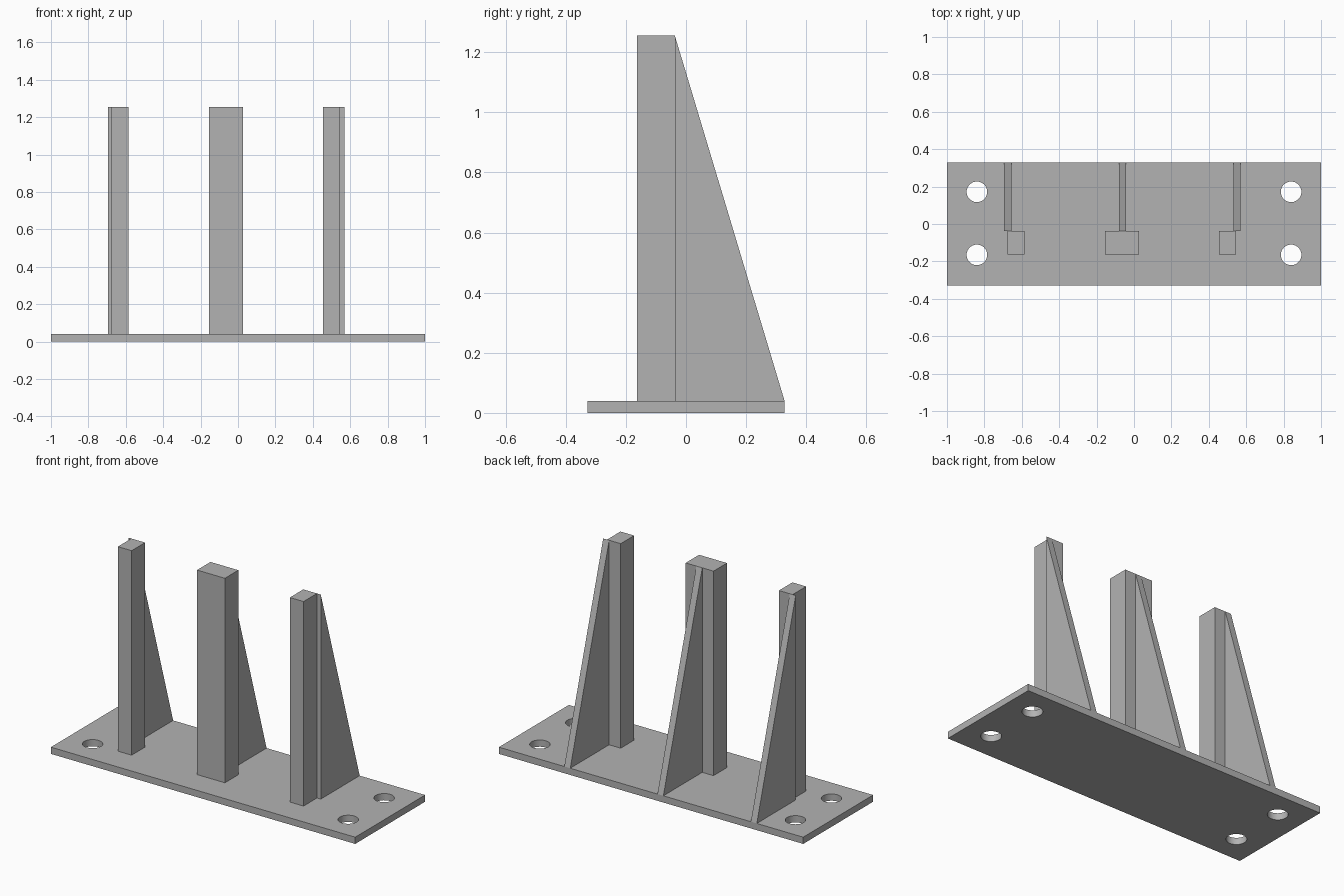
import bpy, bmesh
from mathutils import Matrix, Vector

cube = bpy.data.objects.get("Cube")
if cube:
    bpy.data.objects.remove(cube, do_unlink=True)

# Single steel grey colour
grey = bpy.data.materials.new("steel_grey")
grey.use_nodes = True
colour = (0.45, 0.45, 0.45, 1)
grey.diffuse_color = colour
grey.node_tree.nodes["Principled BSDF"].inputs["Base Color"].default_value = colour

BASE_TOP, TOP = 0.04, 1.255
POST_FRONT, POST_BACK, EDGE = -0.163, -0.037, 0.328


def finish(name, bm):
    bmesh.ops.recalc_face_normals(bm, faces=bm.faces)
    mesh = bpy.data.meshes.new(name)
    bm.to_mesh(mesh)
    bm.free()
    mesh.materials.append(grey)
    obj = bpy.data.objects.new(name, mesh)
    bpy.context.collection.objects.link(obj)
    return obj


def prism(name, profile, x0, x1):
    """Extrude a (y, z) side profile from x0 to x1."""
    bm = bmesh.new()
    face = bm.faces.new([bm.verts.new((x0, y, z)) for y, z in profile])
    geom = bmesh.ops.extrude_face_region(bm, geom=[face])["geom"]
    verts = [v for v in geom if isinstance(v, bmesh.types.BMVert)]
    bmesh.ops.translate(bm, verts=verts, vec=Vector((x1 - x0, 0, 0)))
    return finish(name, bm)


def box_profile(y0, y1, z0, z1):
    return [(y0, z0), (y1, z0), (y1, z1), (y0, z1)]


# Base plate with four bolt holes
plate = prism("base_plate", box_profile(-EDGE, EDGE, 0, BASE_TOP), -1, 1)
bm = bmesh.new()
for x in (-0.84, 0.84):
    for y in (-0.165, 0.172):
        bmesh.ops.create_cone(bm, cap_ends=True, segments=48, radius1=0.055,
                              radius2=0.055, depth=0.2,
                              matrix=Matrix.Translation((x, y, 0.02)))
cutter = finish("bolt_hole_cutter", bm)
cutter.hide_render = True
cutter.hide_set(True)
cut = plate.modifiers.new("bolt_holes", "BOOLEAN")
cut.operation = "DIFFERENCE"
cut.solver = "EXACT"
cut.object = cutter

# Apply the cut, discard the cutter, and smooth the hole walls
bpy.ops.object.select_all(action="DESELECT")
bpy.context.view_layer.objects.active = plate
plate.select_set(True)
bpy.ops.object.modifier_apply(modifier=cut.name)
bpy.data.objects.remove(cutter, do_unlink=True)
bpy.ops.object.shade_smooth_by_angle()

# Upright posts, each braced by a thin tapering gusset behind it
supports = {
    "right": (-0.675, -0.585, -0.695),
    "middle": (-0.155, 0.028, -0.081),
    "left": (0.455, 0.545, 0.531),
}
gusset_profile = [(POST_BACK, BASE_TOP), (EDGE, BASE_TOP), (POST_BACK, TOP)]
for side, (x0, x1, gusset_x) in supports.items():
    prism(side + "_post", box_profile(POST_FRONT, POST_BACK, BASE_TOP, TOP), x0, x1)
    prism(side + "_gusset", gusset_profile, gusset_x, gusset_x + 0.039)
